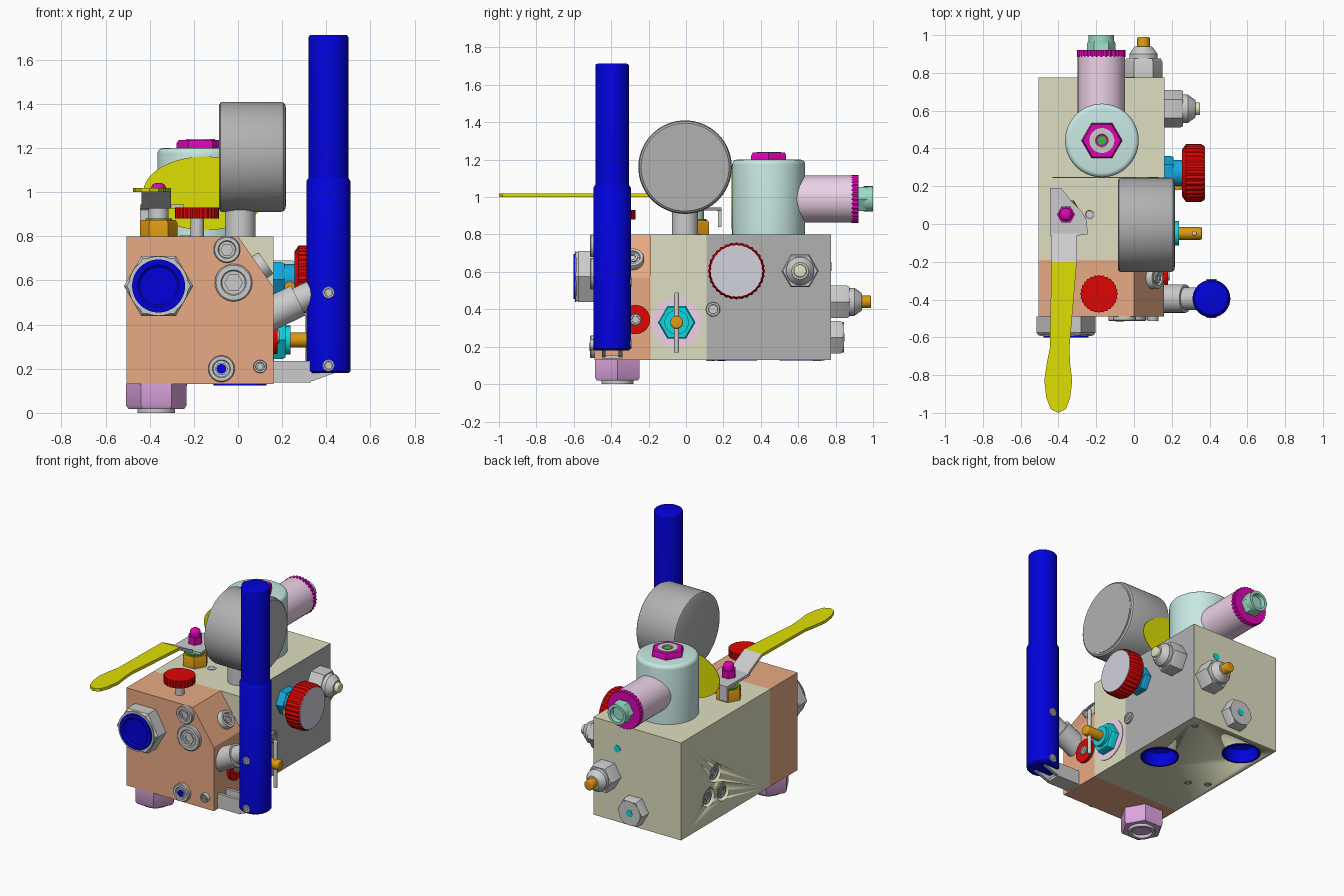
import bpy, bmesh, math
from mathutils import Vector, Matrix

if "Cube" in bpy.data.objects:
    bpy.data.objects.remove(bpy.data.objects["Cube"])

COL = dict(orange=(.91, .66, .51), beige=(.87, .87, .75), blue=(.03, .03, .86), yellow=(.87, .87, .05),
           ice=(.78, .91, .89), magenta=(.86, .05, .7), pink=(.93, .82, .91), red=(.87, .05, .05),
           teal=(.08, .85, .88), sky=(.1, .66, .87), brass=(.87, .6, .1), mint=(.6, .87, .78),
           violet=(.87, .65, .88), steel=(.69, .69, .69), green=(.2, .75, .2), pearl=(.82, .82, .87),
           cream=(.88, .9, .75))
MATS = {}
F, B, L, R, U, D = [Vector(v) for v in ((0, -1, 0), (0, 1, 0), (-1, 0, 0), (1, 0, 0), (0, 0, 1), (0, 0, -1))]


def finish(name, bm, col, matrix=None):
    bmesh.ops.recalc_face_normals(bm, faces=bm.faces)
    me = bpy.data.meshes.new(name)
    bm.to_mesh(me)
    bm.free()
    if matrix:
        me.transform(matrix)
    me.shade_smooth()
    me.set_sharp_from_angle(angle=.6)
    if col:
        if col not in MATS:
            MATS[col] = bpy.data.materials.new(col)
            MATS[col].diffuse_color = [c ** 2.2 for c in COL[col]] + [1]
        me.materials.append(MATS[col])
    ob = bpy.data.objects.new(name, me)
    bpy.context.collection.objects.link(ob)
    return ob


def turn(name, p, d, prof, col=None, n=48, knurl=1, sx=1):
    """Revolve (radius, height) points about direction d starting at p."""
    bm = bmesh.new()
    rings = []
    for r, t in prof:
        ring = []
        for i in range(n):
            a, k = math.tau * i / n, r * (knurl if i % 2 else 1)
            ring.append(bm.verts.new((k * math.cos(a) * sx, k * math.sin(a), t)))
        rings.append(ring)
    for a, b in zip(rings, rings[1:]):
        for i in range(n):
            j = (i + 1) % n
            bm.faces.new((a[i], a[j], b[j], b[i]))
    bm.faces.new(rings[0])
    bm.faces.new(rings[-1])
    d = Vector(d).normalized()
    return finish(name, bm, col, Matrix.Translation(p) @ d.to_track_quat('Z', 'Y').to_matrix().to_4x4())


def rod(name, p, d, r, h, col=None, n=48, f=0, **kw):
    """Cylinder with an optional rounded far edge."""
    prof = [(r, 0)]
    prof += [(r - f + f * math.cos(i * math.pi / 8), h - f + f * math.sin(i * math.pi / 8))
             for i in range(5)] if f else [(r, h)]
    return turn(name, p, d, prof, col, n, **kw)


def hexnut(name, p, d, r, h, col=None):
    return turn(name, p, d, [(r, 0), (r, h - .015), (r * .92, h)], col, 6)


def screw(name, p, d, r, h=.02, col=None):
    turn(name, p, d, [(r, -.01), (r, h * .8), (r * .93, h), (r * .68, h), (r * .62, h * .7)], col, 32)
    turn(name + "_socket", p, d, [(r * .5, 0), (r * .5, h), (r * .28, h), (r * .28, h * .75)], None, 6)


def prism(name, pts, axis, lo, hi, col=None):
    """Extrude an outline along an axis; the points use the other two axes in order."""
    def at(q, w):
        v = list(q)
        v.insert("xyz".index(axis), w)
        return v
    bm = bmesh.new()
    a = [bm.verts.new(at(q, lo)) for q in pts]
    b = [bm.verts.new(at(q, hi)) for q in pts]
    bm.faces.new(a)
    bm.faces.new(b)
    for i in range(len(pts)):
        j = (i + 1) % len(pts)
        bm.faces.new((a[i], a[j], b[j], b[i]))
    return finish(name, bm, col)


def rect(x0, x1, y0, y1):
    return [(x0, y0), (x1, y0), (x1, y1), (x0, y1)]


# Blocks
body = prism("main_block", rect(-.505, .16, .13, .80), "y", -.19, .775, "beige")
prism("front_block", [(-.505, .13), (.16, .13), (.16, .57), (0, .80), (-.505, .80)], "y", -.49, -.19, "orange")
prism("side_plate", rect(.11, .775, .13, .80), "x", .155, .162, "steel")

# Bored ports in the bottom and left faces
ports = [(.01, .26), (-.35, .62)]
bores = [(.40, .45), (.475, .31), (.315, .29)]
cutters = [rod("port_cutter", (x, y, .12), U, .118, .12) for x, y in ports]
cutters += [rod("bore_cutter", (-.515, y, z), R, .062, .06) for y, z in bores]
for c in cutters:
    c.hide_render = True
    m = body.modifiers.new("bore", 'BOOLEAN')
    m.operation, m.object, m.solver = 'DIFFERENCE', c, 'EXACT'
    bpy.context.view_layer.objects.active = body
    bpy.ops.object.modifier_apply(modifier=m.name)
    bpy.data.objects.remove(c)
for x, y in ports:
    turn("port_cup", (x, y, .13), D, [(.12, -.11), (.12, .005), (.108, .005), (.1, -.08), (.05, -.1)], "blue")
for y, z in bores:
    screw("left_bolt", (-.475, y, z), L, .048)
for x, y in ((.09, .70), (-.33, .13), (-.44, .19)):
    screw("bottom_screw", (x, y, .13), D, .022, .006)

# Front fittings
hexnut("front_cap_nut", (-.36, -.49, .575), F, .157, .1)
turn("front_cap_ring", (-.36, -.585, .575), F, [(.135, 0), (.135, .008), (.122, .008), (.122, 0)])
turn("front_cap_plug", (-.36, -.58, .575), F, [(.12, 0), (.12, .022), (.095, .022), (.085, .012)], "blue")
for x, z, r in ((-.05, .74, .06), (-.02, .59, .085), (-.075, .2, .06), (.1, .21, .03)):
    screw("front_screw", (x, -.49, z), F, r, .024)
rod("front_screw_pin", (-.075, -.5, .2), F, .022, .016, "blue", 24)
screw("chamfer_screw", (.098, -.285, .66), (.23, 0, .16), .06, .035)

# Foot fitting
hexnut("foot_nut", (-.37, -.367, .13), D, .137, .112, "violet")
turn("foot_ring", (-.37, -.367, .03), D, [(.085, 0), (.085, .03), (.065, .03), (.06, .01)])

# Pump handle with arm and link
H = (.41, -.395)
turn("handle_sleeve", (*H, .18), U, [(.09, 0), (.1, .01), (.1, .87), (.09, .885)], "blue")
rod("handle_grip", (*H, 1.0), U, .09, .713, "blue", f=.012)
for z in (.545, .215):
    for s in (F, B):
        screw("handle_screw", (H[0], H[1] + .095 * s.y, z), s, .027, .008)
arm = Vector((.9, 0, .44)).normalized()
rod("arm_plunger", (.12, H[1], .435), arm, .075, .17)
rod("arm_rod", (.12, H[1], .435), arm, .06, .3)
link = [(.1, .14), (.34, .145), (.45, .185), (.44, .235), (.38, .235), (.155, .235)]
for y in (-.45, -.36):
    prism("link_plate", link, "y", y, y + .02)
prism("link_web", rect(.1, .33, -.45, -.34), "z", .138, .155)

# Top red knob
rod("top_knob_stem", (-.185, -.37, .8), U, .03, .09)
rod("top_knob", (-.185, -.37, .88), U, .1, .05, "red", 56, knurl=.95)

# Pressure gauge
rod("gauge_stem", (.01, -.005, .8), U, .07, .13)
g = [(.235, 0), (.247, .006), (.25, .02), (.25, .275), (.245, .292), (.235, .3)]
turn("gauge_case", (-.085, -.005, 1.16), R, g, "steel", 72)
rod("gauge_face", (.21, -.005, 1.16), R, .225, .008, "steel", 72)

# Solenoid coil, plug and tag disc
C = (-.17, .442)
rod("coil_body", (*C, .8), U, .195, .4, "ice", 64, f=.025)
hexnut("coil_nut", (*C, 1.195), U, .108, .042, "magenta")
turn("coil_nut_core", (*C, 1.2), U, [(.066, 0), (.066, .042), (.034, .042), (.03, .036)])
rod("coil_pin", (*C, 1.2), U, .025, .038, "green", 6)
rod("plug_body", (-.173, .55, .99), B, .125, .34, "pink")
rod("plug_ring", (-.173, .885, .99), B, .128, .036, "magenta", 64, knurl=.95)
hexnut("plug_end_nut", (-.173, .91, .99), B, .075, .06, "mint")
turn("plug_end", (-.173, .95, .99), B, [(.068, 0), (.068, .05), (.05, .05), (.045, .01)], "mint")
rod("tag_disc", (-.15, .248, .995), F, .167, .004, "yellow", 64, sx=1.68)

# Shut-off lever
P = (-.36, .05)
hexnut("lever_base_nut", (*P, .8), U, .085, .075, "brass")
rod("lever_seal", (*P, .87), U, .06, .012, "green")
rod("lever_spindle", (*P, .875), U, .045, .06)
prism("lever_plate", [(-.445, -.06), (-.29, -.06), (-.245, -.055), (-.25, .02), (-.28, .07), (-.33, .12),
                      (-.385, .19), (-.445, .19)], "z", .927, .945)
prism("lever_bend", [(-.2, 1.0), (-.06, .927), (-.05, .945), (-.2, 1.02)], "x", -.437, -.303)
prism("lever_hook", [(.1, .927), (.165, .927), (.172, .92), (.172, .84), (.19, .84), (.19, .93), (.175, .945),
                     (.1, .945)], "x", -.445, -.387)
prism("lever_grip", [(-.437, -.2), (-.303, -.2), (-.342, -.66), (-.338, -.74), (-.327, -.83), (-.338, -.92),
                     (-.36, -.98), (-.40, -1), (-.44, -.98), (-.464, -.92), (-.475, -.83), (-.462, -.74),
                     (-.446, -.66)], "z", 1.0, 1.02, "yellow")
rod("lever_nut", (*P, .94), U, .048, .055, "magenta", 6)
rod("lever_nut_dome", (*P, .98), U, .034, .062, "magenta", 24, f=.025)
turn("top_plug", (-.235, .05, .8), U, [(.029, -.01), (.029, .003), (.022, .003), (.02, .001)], None, 24)

# Right side: adjusting knob
hexnut("knob_nut", (.16, .27, .605), R, .09, .05, "sky")
rod("knob_neck", (.2, .27, .605), R, .07, .07, "sky", 24)
turn("side_knob", (.255, .27, .605), R, [(.125, 0), (.153, .02), (.153, .1), (.143, .118)], "red", 64, .96)
rod("side_knob_face", (.365, .27, .605), R, .138, .012, "pearl")
rod("side_knob_screw", (.235, .2, .57), F, .025, .02, "brass", 20)

# Right side: drain valve with cross pin
rod("drain_disc", (.158, -.05, .33), R, .135, .006, "pink")
hexnut("drain_nut", (.16, -.05, .33), R, .1, .055, "teal")
rod("drain_collar", (.2, -.05, .33), R, .065, .038, "teal")
rod("drain_stem", (.2, -.05, .33), R, .034, .16, "brass", f=.01)
rod("drain_pin", (.32, -.05, .17), U, .013, .32, None, 16, f=.008)
screw("side_screw", (.16, .145, .40), R, .038, .015)
rod("red_plug", (.155, -.27, .345), R, .078, .025, "red")
screw("red_plug_socket", (.18, -.27, .345), R, .03, .008)


# Stepped valve cartridges on the right and back
def cartridge(name, p, d, tip):
    hexnut(name + "_nut", p, d, .1, .1)
    turn(name + "_cone", p, d, [(.075, .09), (.075, .125), (.05, .16), (.045, .165)])
    rod(name + "_tip", p, d, .034, .215 if tip == "brass" else .19, tip, 24, f=.008)


cartridge("side_cartridge", Vector((.16, .61, .605)), R, "cream")
cartridge("back_cartridge", Vector((.05, .775, .44)), B, "brass")
hexnut("back_plug", (-.16, .775, .25), B, .1, .065)
rod("back_plug_washer", (-.16, .83, .25), B, .082, .015)
rod("back_plug_socket", (-.16, .84, .25), B, .025, .008, "teal", 6)
rod("back_pin", (-.02, .77, .63), B, .024, .008, "teal", 24)

for m in bpy.data.materials:
    if m.users and not m.is_grease_pencil:
        m.use_nodes = True
        m.node_tree.nodes["Principled BSDF"].inputs["Base Color"].default_value = m.diffuse_color
